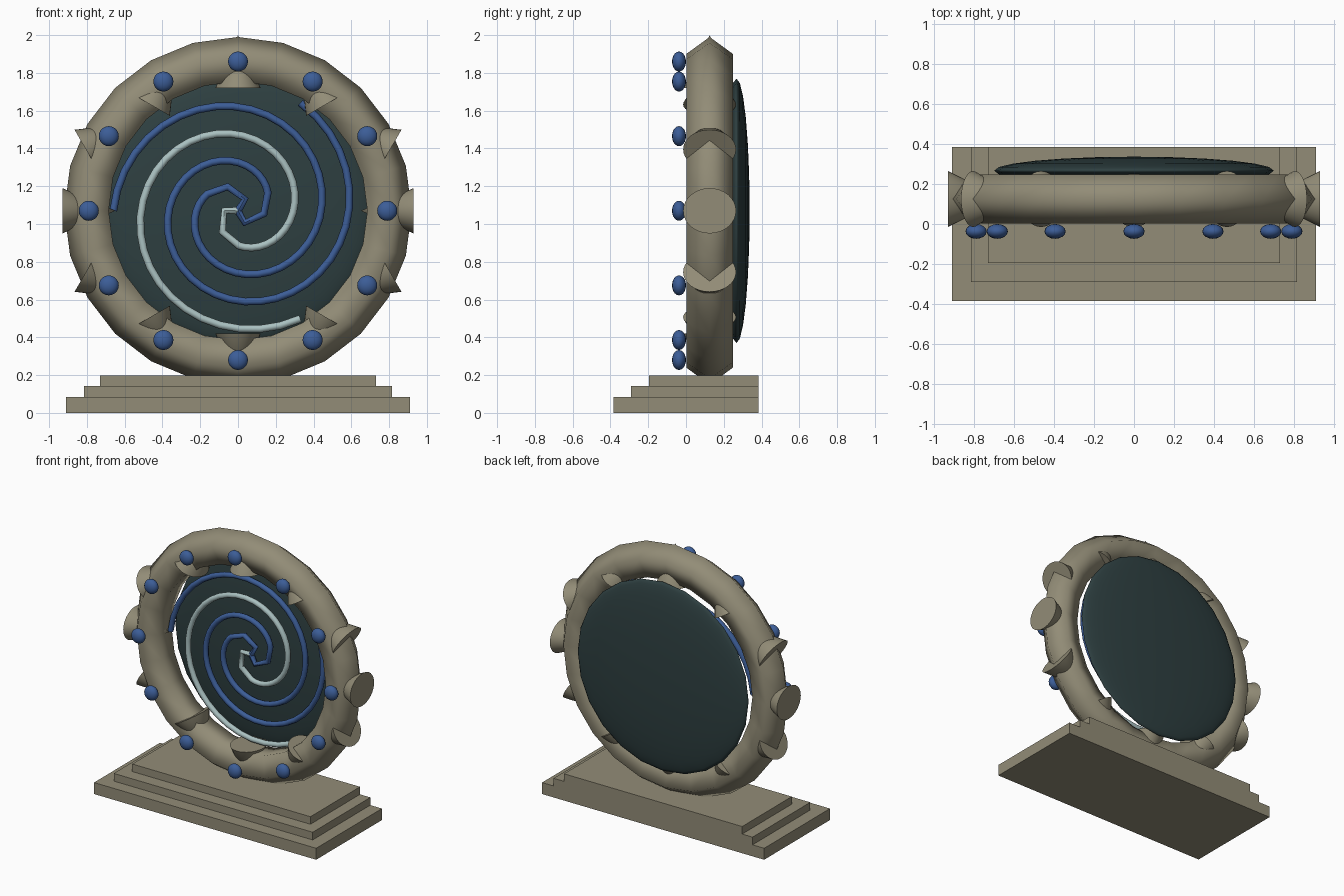
import bpy
from math import cos, sin, pi, radians
from mathutils import Matrix, Vector

cube = bpy.data.objects.get("Cube")
if cube:
    bpy.data.objects.remove(cube, do_unlink=True)


def make_material(name, rgb):
    mat = bpy.data.materials.new(name)
    mat.use_nodes = True
    mat.diffuse_color = (*rgb, 1)
    bsdf = next(n for n in mat.node_tree.nodes if n.type == "BSDF_PRINCIPLED")
    bsdf.inputs["Base Color"].default_value = (*rgb, 1)
    return mat


stone = make_material("stone", (0.29, 0.265, 0.185))
blue = make_material("blue", (0.045, 0.11, 0.31))
dark_teal = make_material("dark_teal", (0.027, 0.05, 0.052))
pale = make_material("pale_aqua", (0.40, 0.53, 0.53))

CENTRE = Vector((0, 0.125, 1.07))
RING_R = 0.79


def finish(name, mat, smooth=True):
    ob = bpy.context.object
    ob.name = name
    ob.data.materials.append(mat)
    if smooth:
        bpy.ops.object.shade_smooth()
    return ob


def on_ring(angle, y):
    return Vector((RING_R * cos(angle), y, CENTRE.z + RING_R * sin(angle)))


# Stepped base, flush at the back
BACK = 0.385
for name, half_x, front, z0, z1 in (
    ("base_lower_step", 0.91, -0.385, 0, 0.085),
    ("base_middle_step", 0.815, -0.29, 0.085, 0.142),
    ("base_upper_step", 0.73, -0.195, 0.142, 0.198),
):
    bpy.ops.mesh.primitive_cube_add(size=1, location=(0, (front + BACK) / 2, (z0 + z1) / 2))
    step = finish(name, stone, smooth=False)
    step.scale = (2 * half_x, BACK - front, z1 - z0)

# Ring with a five-sided section
bpy.ops.mesh.primitive_torus_add(
    major_segments=24, minor_segments=5, major_radius=RING_R, minor_radius=0.13,
    location=CENTRE, rotation=(pi / 2, 0, 0))
finish("stone_ring", stone)

# Studs and cone spikes, one pair every 30 degrees
for i in range(12):
    a = radians(30 * i)
    bpy.ops.mesh.primitive_uv_sphere_add(segments=16, ring_count=10, radius=1)
    stud = finish(f"stud_{i + 1}", blue)
    stud.location = on_ring(a, -0.037)
    stud.scale = (0.053, 0.037, 0.053)

    bpy.ops.mesh.primitive_cone_add(vertices=32, radius1=1, depth=0.28)
    spike = finish(f"spike_{i + 1}", stone, smooth=False)
    bpy.ops.object.shade_smooth_by_angle(angle=radians(40))
    spike.matrix_world = (
        Matrix.Translation(on_ring(a, CENTRE.y))
        @ Matrix.Rotation(a - pi / 2, 4, "Y")
        @ Matrix.Diagonal((0.12, 0.14, 1, 1)))

# Flattened disc behind the ring
bpy.ops.mesh.primitive_uv_sphere_add(
    segments=24, ring_count=12, radius=1, location=(0, 0.267, CENTRE.z),
    rotation=(pi / 2, 0, 0))
disc = finish("portal_disc", dark_teal)
disc.scale = (0.70, 0.70, 0.07)

# Three spiral arms, coarse at the middle and fine outside
steps = [0, 0.11, 0.21, 0.28] + [0.28 + 0.72 * k / 40 for k in range(1, 41)]
for name, start, mat in (
    ("spiral_arm_left", 0, blue),
    ("spiral_arm_lower", 120, pale),
    ("spiral_arm_upper", 240, blue),
):
    curve = bpy.data.curves.new(name, "CURVE")
    curve.dimensions = "3D"
    curve.bevel_depth = 0.02
    curve.bevel_resolution = 2
    curve.use_fill_caps = True
    spline = curve.splines.new("POLY")
    spline.points.add(len(steps) - 1)
    for point, t in zip(spline.points, steps):
        a = radians(start + 540 * t)
        r = 0.66 * t
        point.co = (r * cos(a), 0, r * sin(a), 1)
    arm = bpy.data.objects.new(name, curve)
    bpy.context.collection.objects.link(arm)
    arm.location = (0, 0.155, CENTRE.z)
    bpy.ops.object.select_all(action="DESELECT")
    arm.select_set(True)
    bpy.context.view_layer.objects.active = arm
    bpy.ops.object.convert(target="MESH")
    finish(name, mat, smooth=False)
    bpy.ops.object.shade_smooth_by_angle(angle=radians(50))
